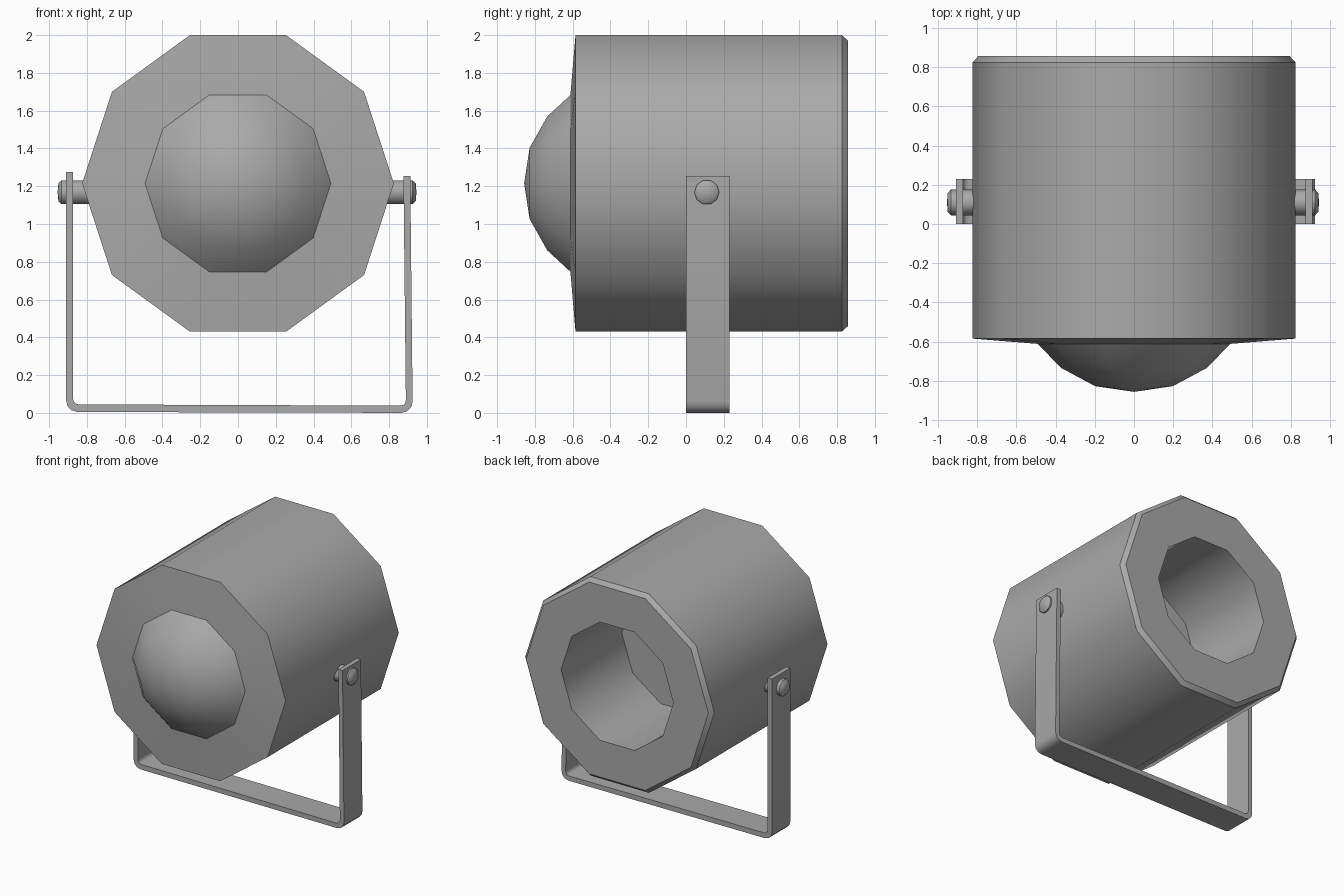
import bpy
import bmesh
from math import cos, sin, tau, radians
from mathutils import Matrix, Vector

cube = bpy.data.objects.get("Cube")
if cube:
    bpy.data.objects.remove(cube, do_unlink=True)

COLOUR = (0.4, 0.4, 0.4, 1.0)
SIDES = 10

grey = bpy.data.materials.new("plain grey")
grey.use_nodes = True
grey.diffuse_color = COLOUR
grey.node_tree.nodes["Principled BSDF"].inputs["Base Color"].default_value = COLOUR


def finish(bm, name):
    """Turn a bmesh into a smooth-by-angle object."""
    bmesh.ops.recalc_face_normals(bm, faces=bm.faces)
    mesh = bpy.data.meshes.new(name)
    bm.to_mesh(mesh)
    bm.free()
    mesh.materials.append(grey)
    obj = bpy.data.objects.new(name, mesh)
    bpy.context.collection.objects.link(obj)
    bpy.ops.object.select_all(action='DESELECT')
    obj.select_set(True)
    bpy.context.view_layer.objects.active = obj
    bpy.ops.object.shade_smooth_by_angle(angle=radians(39))
    return obj


def lathe(name, profile, matrix):
    """Revolve (radius, distance) points around local y; radius 0 is a pole."""
    bm = bmesh.new()
    rings = []
    for r, y in profile:
        count = SIDES if r > 0 else 1
        rings.append([bm.verts.new(matrix @ Vector((r * cos(tau * i / SIDES), y,
                                                    r * sin(tau * i / SIDES))))
                      for i in range(count)])
    for a, b in zip(rings, rings[1:]):
        for i in range(SIDES):
            j = (i + 1) % SIDES
            corners = [a[i % len(a)], a[j % len(a)], b[j % len(b)], b[i % len(b)]]
            bm.faces.new(list(dict.fromkeys(corners)))
    return finish(bm, name)


# Housing with chamfered back rim and a blind hole
at_axis = Matrix.Translation((0, 0, 1.215))
lathe("housing", [(0, -0.1), (0.492, -0.612), (0.825, -0.585), (0.825, 0.825),
                  (0.795, 0.857), (0.49, 0.857), (0.49, 0.1), (0, 0.1)], at_axis)

# Domed lens on the front
lathe("lens_dome", [(0.492, -0.612), (0.372, -0.735), (0.198, -0.828), (0, -0.857)], at_axis)

# Pivot bolts, one on each side
for side, name, tip in ((1, "left_bolt", 0.945), (-1, "right_bolt", 0.955)):
    place = Matrix.Translation((0, 0.11, 1.168)) @ Matrix.Rotation(-side * tau / 4, 4, 'Z')
    lathe(name, [(0, 0.76), (0.066, 0.76), (0.066, tip - 0.02),
                 (0.048, tip - 0.004), (0, tip)], place)

# U-shaped bracket: outer outline, then inner outline back again
bm = bmesh.new()
outline = [(-0.91, 1.275), (-0.91, 0.005), (0.925, 0), (0.912, 1.255),
           (0.876, 1.255), (0.889, 0.038), (-0.873, 0.045), (-0.873, 1.275)]
verts = [bm.verts.new((x, 0, z)) for x, z in outline]
bm.faces.new(verts)
for pair, size in ((verts[1:3], 0.06), (verts[5:7], 0.03)):
    bmesh.ops.bevel(bm, geom=pair, offset=size, segments=3, profile=0.5,
                    affect='VERTICES')
extruded = bmesh.ops.extrude_face_region(bm, geom=bm.faces[:])
moved = [v for v in extruded["geom"] if isinstance(v, bmesh.types.BMVert)]
bmesh.ops.translate(bm, verts=moved, vec=(0, 0.23, 0))
finish(bm, "bracket")
